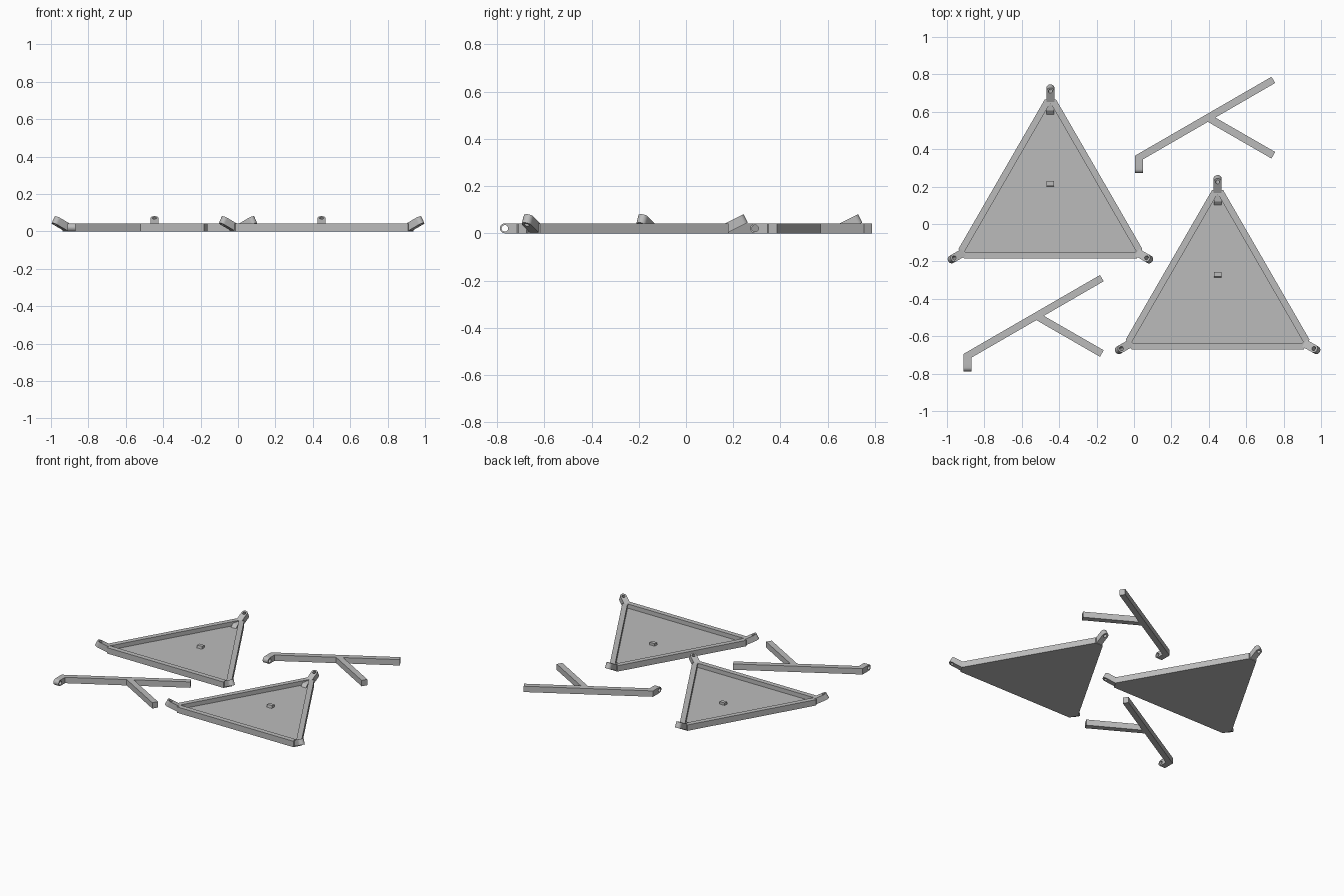
import bpy, bmesh, math
from mathutils import Matrix, Vector

if "Cube" in bpy.data.objects:
    bpy.data.objects.remove(bpy.data.objects["Cube"])

grey = bpy.data.materials.new("light_grey")
grey.diffuse_color = (0.5, 0.5, 0.5, 1)
grey.use_nodes = True
grey.node_tree.nodes["Principled BSDF"].inputs["Base Color"].default_value = grey.diffuse_color
H = 0.042                      # overall height of rims and legs


def plate(name, loops, depth, matrix):
    """Fill an outline (first loop) with holes (other loops) and extrude it along +z."""
    bm = bmesh.new()
    edges = []
    for loop in loops:
        vs = [bm.verts.new((x, y, 0)) for x, y in loop]
        edges += [bm.edges.new((vs[i - 1], vs[i])) for i in range(len(vs))]
    bmesh.ops.triangle_fill(bm, edges=edges, use_beauty=True, normal=(0, 0, 1))
    top = bmesh.ops.extrude_face_region(bm, geom=bm.faces[:], use_keep_orig=True)["geom"]
    bmesh.ops.translate(bm, vec=(0, 0, depth),
                        verts=[g for g in top if isinstance(g, bmesh.types.BMVert)])
    bmesh.ops.recalc_face_normals(bm, faces=bm.faces[:])
    bm.transform(matrix)
    mesh = bpy.data.meshes.new(name)
    bm.to_mesh(mesh)
    bm.free()
    mesh.materials.append(grey)
    for p in mesh.polygons:
        p.use_smooth = True
    ob = bpy.data.objects.new(name, mesh)
    bpy.context.collection.objects.link(ob)
    bpy.ops.object.select_all(action="DESELECT")
    ob.select_set(True)
    bpy.context.view_layer.objects.active = ob
    bpy.ops.object.shade_smooth_by_angle(angle=math.radians(30))


def arc(cx, cy, r, a0, a1, n):
    return [(cx + r * math.cos(math.radians(a0 + (a1 - a0) * i / n)),
             cy + r * math.sin(math.radians(a0 + (a1 - a0) * i / n))) for i in range(n + 1)]


def eyelet(length, half, hole):
    """Bar along +x with a rounded end and a hole in it."""
    cx = length - half
    return [[(0, half), (0, -half)] + arc(cx, 0, half, -90, 90, 12),
            arc(cx, 0, hole, 0, 360, 20)[:-1]]


def triangle(radius, cut=None):
    """Triangle pointing to +y, its corners optionally cut off at distance cut."""
    pts = []
    for deg in (90, 210, 330):
        d = Vector((math.cos(math.radians(deg)), math.sin(math.radians(deg))))
        side = Vector((-d.y, d.x))
        if cut is None:
            pts.append(tuple(d * radius))
        else:
            w = (radius - cut) * math.tan(math.radians(30))
            pts += [tuple(d * cut - side * w), tuple(d * cut + side * w)]
    return pts


def tray(tag, x, y):
    base = Matrix.Translation((x, y, 0))
    inner = triangle(0.532)
    plate(f"tray_rim_{tag}", [triangle(0.602, 0.55), inner], H, base)
    plate(f"tray_floor_{tag}", [inner], 0.012, base)
    # tilted corner lugs
    for i, deg in enumerate((90, 210, 330)):
        m = (base @ Matrix.Rotation(math.radians(deg), 4, "Z")
             @ Matrix.Translation((0.545, 0, 0.002))
             @ Matrix.Rotation(math.radians(-27), 4, "Y"))
        plate(f"corner_lug_{tag}_{i + 1}", eyelet(0.096, 0.0215, 0.011), 0.04, m)
    # small catches on the floor: side profile (y, z) extruded across x
    across = base @ Matrix(((0, 0, 1, -0.02), (1, 0, 0, 0), (0, 1, 0, 0), (0, 0, 0, 1)))
    plate(f"centre_catch_{tag}", [[(0.083, 0.01), (0.113, 0.01), (0.113, 0.03), (0.088, 0.03)]],
          0.04, across)
    plate(f"apex_catch_{tag}", [[(0.467, 0.01), (0.54, 0.01), (0.54, 0.038), (0.49, 0.03)]],
          0.04, across)


def leg(tag, x, y):
    base = Matrix.Translation((x, y, 0))
    # forked bar
    outline = [(0.005, 0.32), (0.047, 0.32), (0.047, 0.345), (0.395, 0.546), (0.735, 0.35),
               (0.755, 0.385), (0.435, 0.569), (0.755, 0.754), (0.735, 0.787), (0.005, 0.365)]
    plate(f"forked_leg_{tag}", [outline], H, base)
    # upright eyelet pointing to the front, hole running across
    m = base @ Matrix(((0, 0, 1, 0.005), (-1, 0, 0, 0.32), (0, 1, 0, H / 2), (0, 0, 0, 1)))
    plate(f"leg_eyelet_{tag}", eyelet(0.048, H / 2, 0.014), 0.042, m)


tray("left", -0.447, 0.116)
tray("right", 0.447, -0.369)
leg("back", 0, 0)
leg("front", -0.917, -1.06)
